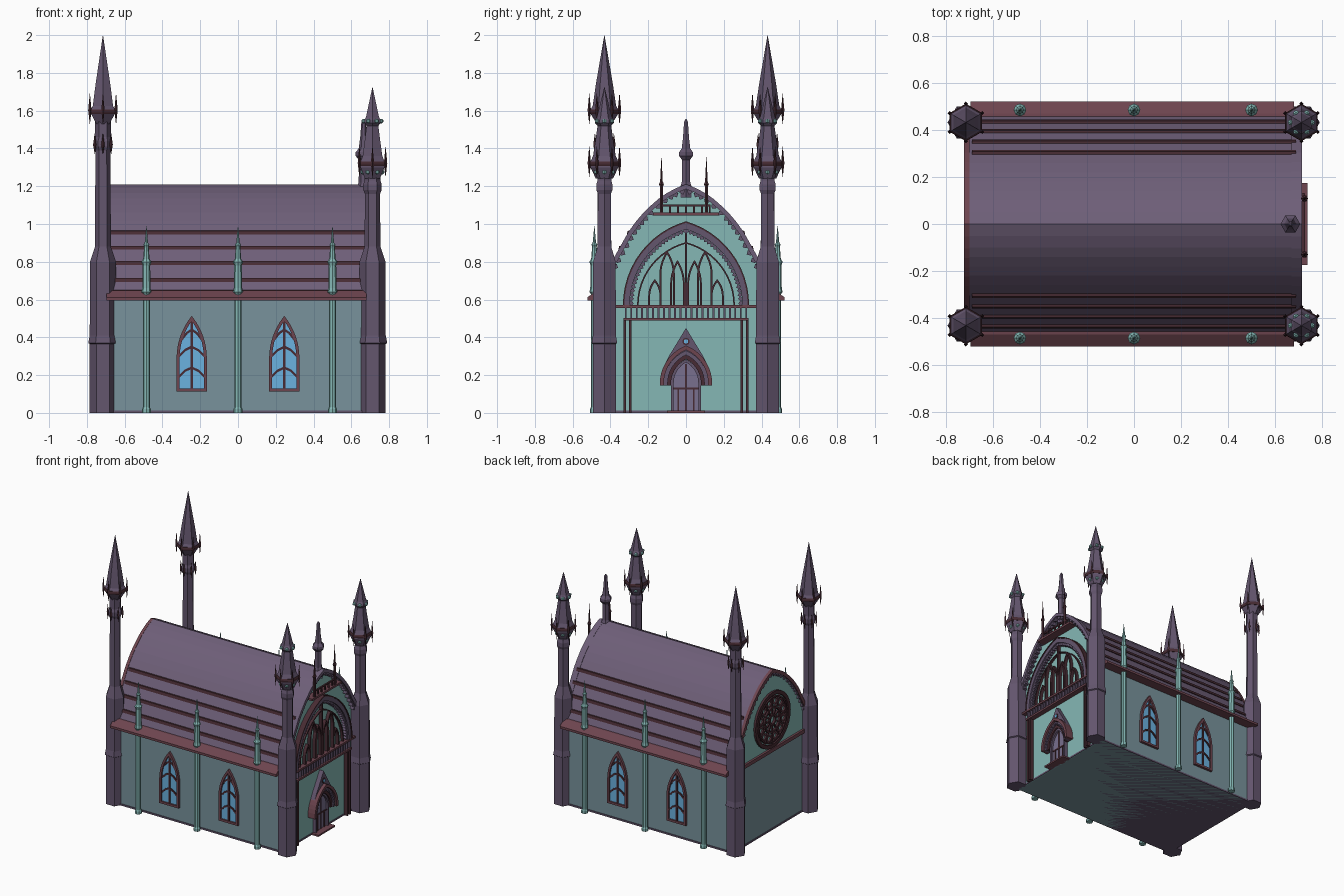
import bpy, bmesh, math
from mathutils import Vector

if "Cube" in bpy.data.objects:
    bpy.data.objects.remove(bpy.data.objects["Cube"])

def lin(c):
    return c / 12.92 if c <= 0.04045 else ((c + 0.055) / 1.055) ** 2.4

MATS = {}
for name, rgb in {"grey_teal_wall": (0.47, 0.575, 0.61), "pale_teal_stone": (0.52, 0.72, 0.71),
                  "roof_purple": (0.43, 0.37, 0.47), "tower_purple": (0.39, 0.335, 0.43),
                  "maroon": (0.43, 0.27, 0.31), "dark_maroon": (0.28, 0.17, 0.20),
                  "window_blue": (0.42, 0.70, 0.88), "door_lilac": (0.47, 0.44, 0.56)}.items():
    m = bpy.data.materials.new(name)
    m.diffuse_color = (*[lin(c) for c in rgb], 1)
    m.use_nodes = True
    m.node_tree.nodes["Principled BSDF"].inputs["Base Color"].default_value = m.diffuse_color
    MATS[name] = m
WALL, TEAL, ROOF, TOWER, MAR, DARK, BLUE, LILAC = MATS
PARTS = {}

def part(name, mat):
    return PARTS.setdefault(name, (bmesh.new(), mat))[0]

def to3(axis, p, d):
    return (d, p[0], p[1]) if axis == 'x' else (p[0], d, p[1])

def prism(name, mat, pts, axis, a, b):
    """extrude a 2D outline along an axis"""
    bm = part(name, mat)
    r = [[bm.verts.new(to3(axis, p, d)) for p in pts] for d in (a, b)]
    bm.faces.new(r[0]); bm.faces.new(r[1][::-1])
    n = len(pts)
    for i in range(n):
        j = (i + 1) % n
        bm.faces.new((r[0][i], r[1][i], r[1][j], r[0][j]))

def box(name, mat, x0, x1, y0, y1, z0, z1):
    prism(name, mat, [(y0, z0), (y1, z0), (y1, z1), (y0, z1)], 'x', x0, x1)

def ribbon(name, mat, pts, w, axis, a, b, closed=False):
    """flat strip of width w along a 2D path, extruded along an axis"""
    bm, n, rings = part(name, mat), len(pts), []
    P = [Vector(p) for p in pts]
    for i in range(n):
        pr = P[i - 1] if (closed or i) else None
        nx = P[(i + 1) % n] if (closed or i < n - 1) else None
        ns = []
        for s, e in ((pr, P[i]), (P[i], nx)):
            if s is not None and e is not None:
                d = (e - s).normalized()
                ns.append(Vector((-d.y, d.x)))
        m = sum(ns, Vector((0, 0))).normalized()
        m *= (w / 2) / max(0.4, m.dot(ns[0]))
        rings.append([bm.verts.new(to3(axis, q, d)) for q, d in
                      ((P[i] + m, a), (P[i] - m, a), (P[i] - m, b), (P[i] + m, b))])
    for i in range(n if closed else n - 1):
        A, B = rings[i], rings[(i + 1) % n]
        for k in range(4):
            bm.faces.new((A[k], A[(k + 1) % 4], B[(k + 1) % 4], B[k]))
    if not closed:
        bm.faces.new(rings[0]); bm.faces.new(rings[-1])

def lathe(name, mat, x, y, prof, n=6, rot=0.0):
    """n-sided turned shape from (radius, z) pairs"""
    bm, rings = part(name, mat), []
    for r, z in prof:
        r = max(r, 0.0006)
        rings.append([bm.verts.new((x + r * math.cos(rot + math.tau * k / n),
                                    y + r * math.sin(rot + math.tau * k / n), z)) for k in range(n)])
    for A, B in zip(rings, rings[1:]):
        for k in range(n):
            bm.faces.new((A[k], A[(k + 1) % n], B[(k + 1) % n], B[k]))
    bm.faces.new(rings[0]); bm.faces.new(rings[-1])

def arch(c, w, zs, za, n=8, z0=None):
    """pointed arch path, right to left, optionally with straight legs"""
    R = (w * w + (za - zs) ** 2) / (2 * w)
    t1 = math.acos((R - w) / R)
    half = [(w - R + R * math.cos(t1 * i / n), zs + R * math.sin(t1 * i / n)) for i in range(n + 1)]
    if z0 is not None:
        half = [(w, z0)] + half
    return [(c + y, z) for y, z in half] + [(c - y, z) for y, z in half[-2::-1]]

def circle(cy, cz, r, n):
    return [(cy + r * math.cos(math.tau * k / n), cz + r * math.sin(math.tau * k / n)) for k in range(n)]

def teeth(name, mat, path, step, size, inset, a, b):
    """row of little diamonds just inside a path"""
    for p, q in zip(path, path[1:]):
        p, q = Vector(p), Vector(q)
        d = (q - p).normalized()
        nrm = Vector((-d.y, d.x))
        k = max(1, round((q - p).length / step))
        for i in range(k):
            c = p + (q - p) * ((i + 0.5) / k) + nrm * inset
            prism(name, mat, [tuple(c + d * size), tuple(c + nrm * size),
                              tuple(c - d * size), tuple(c - nrm * size)], 'x', a, b)

# hall body and vaulted roof
half = [(0.47, 0.62), (0.43, 0.71), (0.39, 0.80), (0.345, 0.88), (0.30, 0.96), (0.26, 1.015),
        (0.22, 1.062), (0.18, 1.1), (0.14, 1.135), (0.10, 1.163), (0.05, 1.19), (0, 1.21)]
def vault(s=1.0):
    h = [(y * s, 0.6 + (z - 0.6) * s) for y, z in half]
    return h + [(-y, z) for y, z in h[-2::-1]]
box("hall_walls", WALL, -0.70, 0.67, -0.45, 0.45, 0, 0.62)
prism("roof", ROOF, vault(), 'x', -0.70, 0.67)
ribbon("front_roof_rim", ROOF, vault(0.98), 0.024, 'x', 0.67, 0.715)
ribbon("back_roof_rim", MAR, vault(0.98), 0.024, 'x', -0.722, -0.70)
for s in (-1, 1):
    # roof battens, eaves and pinnacled posts
    for y, z in half[1:5]:
        prism("roof_battens", DARK, [(s * (y - 0.02), z + 0.006), (s * (y + 0.008), z + 0.004),
              (s * (y + 0.014), z - 0.016), (s * (y - 0.01), z - 0.016)], 'x', -0.69, 0.69)
    prism("eaves", MAR, [(s * 0.45, 0.65), (s * 0.47, 0.648), (s * 0.522, 0.612), (s * 0.522, 0.595),
                         (s * 0.45, 0.595)], 'x', -0.695, 0.68)
    for x in (-0.485, 0, 0.5):
        lathe("side_posts", TEAL, x, s * 0.485, [(0.024, 0), (0.024, 0.02), (0.019, 0.03), (0.019, 0.63),
              (0.026, 0.64), (0.022, 0.66), (0.02, 0.78), (0.027, 0.8), (0.017, 0.815), (0.012, 0.88),
              (0.016, 0.89), (0.009, 0.9), (0, 0.99)], 8)
    # lancet windows with chevron glazing bars
    for x in (-0.245, 0.245):
        prism("window_glass", BLUE, arch(x, 0.074, 0.29, 0.50, 8, 0.12), 'y', s * 0.448, s * 0.456)
        ribbon("window_frames", MAR, arch(x, 0.072, 0.29, 0.50, 8, 0.12), 0.016, 'y', s * 0.448, s * 0.468, True)
        ribbon("window_bars", DARK, [(x, 0.12), (x, 0.5)], 0.013, 'y', s * 0.45, s * 0.463)
        for z, w in ((0.19, 0.07), (0.3, 0.068), (0.39, 0.052)):
            ribbon("window_bars", DARK, [(x - w, z), (x - w * .5, z + 0.033), (x, z + 0.05),
                   (x + w * .5, z + 0.033), (x + w, z)], 0.012, 'y', s * 0.45, s * 0.463)

# corner towers
def head_spikes(x, y, r, z0, z1):
    for k in range(6):
        a = math.tau * k / 6 + math.pi / 6
        lathe("tower_spikelets", DARK, x + r * math.cos(a), y + r * math.sin(a),
              [(0, z0), (0.007, z0 + 0.35 * (z1 - z0)), (0.009, z0 + 0.45 * (z1 - z0)), (0, z1)], 4)

def beads(x, y, r, z):
    for k in range(6):
        a = math.tau * k / 6
        lathe("tower_beads", TEAL, x + r * math.cos(a), y + r * math.sin(a),
              [(0.004, z - 0.012), (0.013, z - 0.005), (0.013, z + 0.005), (0.004, z + 0.012)], 6)

base = [(0.07, 0), (0.07, 0.365), (0.078, 0.37), (0.07, 0.41), (0.069, 0.8), (0.042, 0.88)]
for s in (-1, 1):
    y, x = s * 0.432, -0.715
    lathe("back_towers", TOWER, x, y, base + [(0.04, 1.39), (0.05, 1.41), (0.05, 1.44), (0.042, 1.46), (0.042, 1.57)])
    lathe("back_spires", TOWER, x, y, [(0.04, 1.53), (0.074, 1.585), (0.074, 1.605), (0.062, 1.625), (0.045, 1.74), (0, 2.0)],
          6, math.pi / 6)
    ribbon_z = [(0.076, 1.583), (0.08, 1.59), (0.08, 1.6), (0.076, 1.607)]
    lathe("spire_collars", DARK, x, y, ribbon_z, 6, math.pi / 6)
    head_spikes(x, y, 0.08, 1.53, 1.69)
    head_spikes(x, y, 0.05, 1.37, 1.48)
    x = 0.712
    lathe("front_towers", TOWER, x, y, base + [(0.04, 1.16), (0.049, 1.18), (0.049, 1.21), (0.042, 1.23), (0.042, 1.3)])
    lathe("front_spires", TOWER, x, y, [(0.045, 1.24), (0.074, 1.3), (0.074, 1.33), (0.06, 1.36), (0.046, 1.45),
          (0.036, 1.52), (0.05, 1.535), (0.05, 1.55), (0.04, 1.565), (0, 1.725)], 6, math.pi / 6)
    lathe("spire_collars", DARK, x, y, [(r, z - 0.275) for r, z in ribbon_z], 6, math.pi / 6)
    head_spikes(x, y, 0.08, 1.25, 1.41)
    beads(x, y, 0.05, 1.275)
    beads(x, y, 0.045, 1.545)

# front facade: stone face, gable teeth and great arch
prism("front_face", TEAL, [(-0.45, 0), (0.45, 0), (0.45, 0.6)] + vault(0.97) + [(-0.45, 0.6)], 'x', 0.67, 0.676)
teeth("front_gable_teeth", TOWER, vault(0.97), 0.036, 0.016, 0.012, 0.676, 0.705)
great = arch(0, 0.315, 0.57, 0.99, 12)
ribbon("great_arch", TOWER, great, 0.034, 'x', 0.676, 0.71)
ribbon("great_arch_edge", DARK, arch(0, 0.33, 0.57, 1.01, 12), 0.008, 'x', 0.676, 0.715)
teeth("great_arch_teeth", TOWER, great, 0.03, 0.014, 0.024, 0.676, 0.70)
ribbon("arch_inner_edge", DARK, arch(0, 0.255, 0.57, 0.9, 12), 0.008, 'x', 0.676, 0.695)
ribbon("arch_tracery", DARK, [(0, 0.56), (0, 0.97)], 0.01, 'x', 0.676, 0.70)
for s in (-1, 1):
    for c, w, zs, za in ((0.045, 0.034, 0.68, 0.80), (0.10, 0.036, 0.73, 0.85), (0.165, 0.03, 0.62, 0.70)):
        ribbon("arch_tracery", DARK, arch(s * c, w, zs, za, 5, 0.56), 0.01, 'x', 0.676, 0.70)
    # slim shafts beside the porch
    for c in (0.325, 0.295):
        box("facade_shafts", DARK, 0.676, 0.705, s * c - 0.007, s * c + 0.007, 0, 0.5)
box("gallery_rails", MAR, 0.676, 0.715, -0.33, 0.33, 0.488, 0.502)
box("gallery_rails", MAR, 0.676, 0.712, -0.40, 0.40, 0.556, 0.570)
for i in range(23):
    y = -0.319 + i * 0.029
    box("gallery_balusters", TOWER, 0.69, 0.706, y - 0.005, y + 0.005, 0.5, 0.558)

# gable balcony, its two spikes and the central pinnacle
box("balcony_ledge", MAR, 0.676, 0.737, -0.175, 0.175, 1.045, 1.06)
box("balcony_rail", DARK, 0.715, 0.727, -0.13, 0.13, 1.092, 1.102)
for i in range(7):
    y = -0.126 + i * 0.042
    box("balcony_posts", DARK, 0.716, 0.726, y - 0.005, y + 0.005, 1.05, 1.1)
for y in (-0.13, 0.108):
    lathe("balcony_spikes", DARK, 0.725, y, [(0.01, 1.05), (0.01, 1.2), (0.015, 1.21), (0.008, 1.225), (0, 1.36)])
lathe("central_pinnacle", TOWER, 0.665, 0, [(0.034, 1.14), (0.034, 1.2), (0.026, 1.22), (0.025, 1.34), (0.042, 1.36),
      (0.042, 1.38), (0.026, 1.4), (0.018, 1.46), (0.012, 1.54), (0.004, 1.555)])

# porch: door, nested arches, pointed hood with round light
prism("door", LILAC, arch(0, 0.072, 0.16, 0.275, 8, 0), 'x', 0.676, 0.685)
ribbon("door_frame", TOWER, arch(0, 0.072, 0.16, 0.275, 8, 0), 0.014, 'x', 0.676, 0.70)
for y, h in ((-0.04, 0.13), (0, 0.26), (0.04, 0.13)):
    box("door_bars", DARK, 0.68, 0.69, y - 0.004, y + 0.004, 0.01, h)
box("door_bars", DARK, 0.68, 0.69, -0.07, 0.07, 0.125, 0.135)
prism("porch_hood", TOWER, [(0.12, 0.24), (0.085, 0.31), (0.045, 0.375), (0, 0.45), (-0.045, 0.375), (-0.085, 0.31),
      (-0.12, 0.24), (-0.085, 0.24), (-0.05, 0.29), (0, 0.315), (0.05, 0.29), (0.085, 0.24)], 'x', 0.676, 0.71)
for w, za, mat, b in ((0.128, 0.345, MAR, 0.735), (0.108, 0.318, TOWER, 0.722), (0.09, 0.296, DARK, 0.712)):
    ribbon("porch_arch_%d" % round(w * 1000), mat, arch(0, w, 0.155, za, 9, 0.145), 0.021, 'x', 0.676, b)
teeth("porch_teeth", TOWER, arch(0, 0.108, 0.155, 0.318, 9), 0.02, 0.007, 0.006, 0.72, 0.728)
prism("porch_light_ring", DARK, circle(0, 0.378, 0.02, 10), 'x', 0.70, 0.713)
prism("porch_light", BLUE, circle(0, 0.378, 0.012, 10), 'x', 0.71, 0.716)
box("door_step", MAR, 0.67, 0.735, -0.1, 0.1, 0, 0.012)

# back gable with rose window
prism("back_gable", TEAL, vault(0.96), 'x', -0.706, -0.70)
teeth("back_gable_teeth", TOWER, vault(0.97), 0.036, 0.015, 0.012, -0.718, -0.706)
box("back_cornice", MAR, -0.722, -0.70, -0.42, 0.42, 0.595, 0.622)
RZ = 0.835
for r, w in ((0.195, 0.026), (0.165, 0.01), (0.09, 0.014), (0.035, 0.014)):
    ribbon("rose_rings", DARK, circle(0, RZ, r, 32), w, 'x', -0.722, -0.704, True)
for k in range(12):
    a = math.tau * k / 12
    u = (math.cos(a), math.sin(a))
    ribbon("rose_spokes", DARK, [(u[0] * 0.035, RZ + u[1] * 0.035), (u[0] * 0.19, RZ + u[1] * 0.19)], 0.01, 'x', -0.718, -0.704)
    a += math.pi / 12
    ribbon("rose_petals", MAR, circle(0.135 * math.cos(a), RZ + 0.135 * math.sin(a), 0.024, 10), 0.01, 'x', -0.716, -0.704, True)

# base slab
box("floor_slab", TOWER, -0.705, 0.68, -0.455, 0.455, 0, 0.012)

for name, (bm, mat) in PARTS.items():
    bmesh.ops.recalc_face_normals(bm, faces=bm.faces)
    me = bpy.data.meshes.new(name)
    bm.to_mesh(me); bm.free()
    me.materials.append(MATS[mat])
    bpy.context.collection.objects.link(bpy.data.objects.new(name, me))
